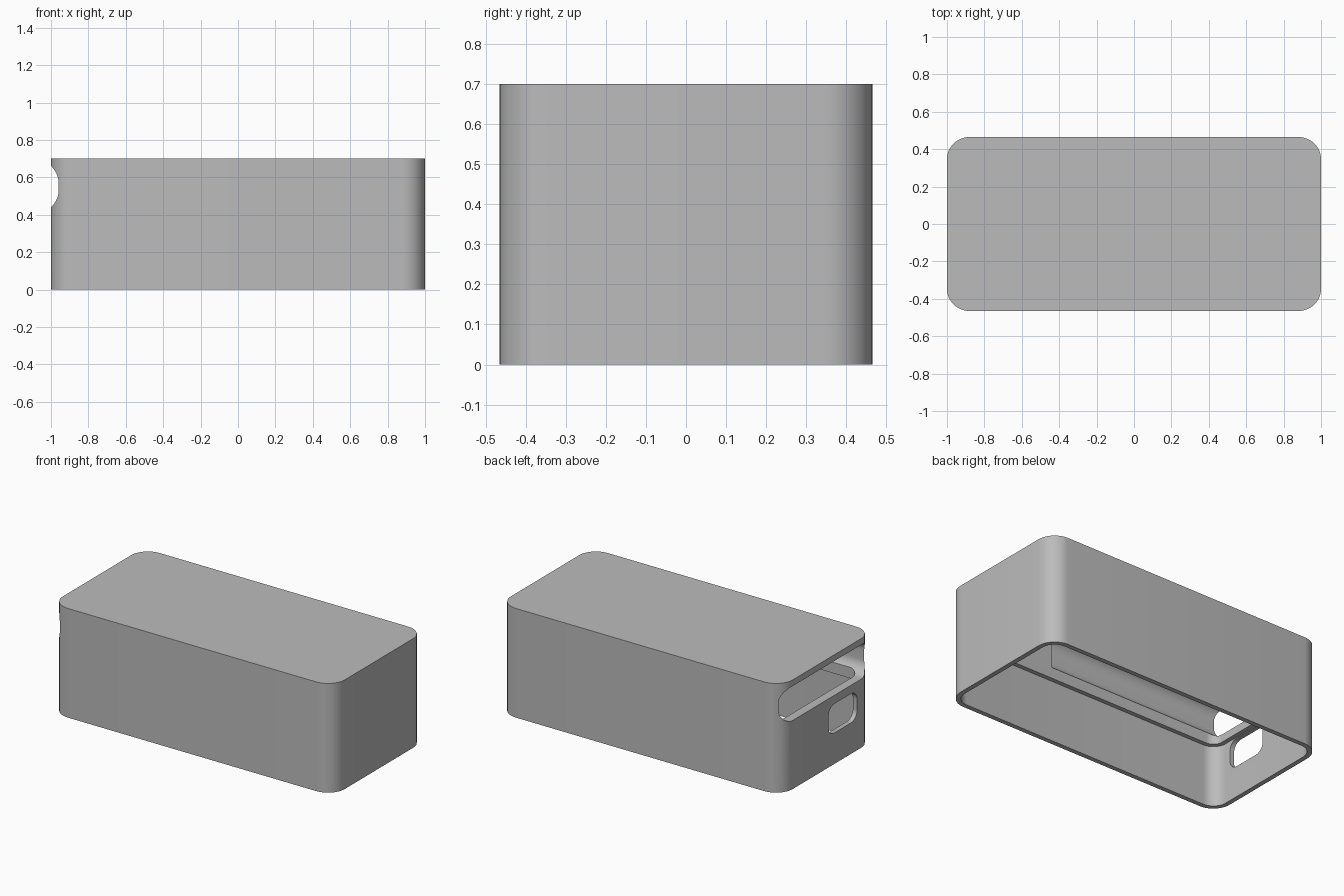
import bpy
import bmesh
import math
from mathutils import Matrix

if "Cube" in bpy.data.objects:
    bpy.data.objects.remove(bpy.data.objects["Cube"], do_unlink=True)

grey = bpy.data.materials.new("plain grey")
grey.use_nodes = True
grey.diffuse_color = (0.5, 0.5, 0.5, 1)
grey.node_tree.nodes["Principled BSDF"].inputs["Base Color"].default_value = (0.5, 0.5, 0.5, 1)


def rounded_prism(name, half_w, half_h, radius, start, end, matrix=None):
    """Rounded rectangle extruded from start to end along its local z."""
    bm = bmesh.new()
    verts = []
    steps = 12
    for quarter, (sx, sy) in enumerate([(1, 1), (-1, 1), (-1, -1), (1, -1)]):
        for i in range(steps + 1):
            a = (quarter + i / steps) * math.pi / 2
            verts.append(bm.verts.new((sx * (half_w - radius) + radius * math.cos(a),
                                       sy * (half_h - radius) + radius * math.sin(a), start)))
    base = bm.faces.new(verts)
    top = bmesh.ops.extrude_face_region(bm, geom=[base])["geom"]
    moved = [v for v in top if isinstance(v, bmesh.types.BMVert)]
    bmesh.ops.translate(bm, verts=moved, vec=(0, 0, end - start))
    if matrix:
        bmesh.ops.transform(bm, matrix=matrix, verts=bm.verts)
    bmesh.ops.recalc_face_normals(bm, faces=bm.faces)
    mesh = bpy.data.meshes.new(name)
    bm.to_mesh(mesh)
    bm.free()
    mesh.materials.append(grey)
    obj = bpy.data.objects.new(name, mesh)
    bpy.context.collection.objects.link(obj)
    return obj


def along_x(y, z):
    """Local x, y, z become world y, z, x."""
    turn = Matrix(((0, 0, 1, 0), (1, 0, 0, 0), (0, 1, 0, 0), (0, 0, 0, 1)))
    return Matrix.Translation((0, y, z)) @ turn


# Outer shell, open at the bottom
W, D, H, R = 1.0, 0.465, 0.70, 0.12
THIN, THICK, LEDGE = 0.03, 0.058, 0.39
shell = rounded_prism("box_shell", W, D, R, 0, H)

cutters = [
    # Lower cavity, then a narrower upper cavity that leaves a ledge
    rounded_prism("lower_cavity", W - THIN, D - THIN, R - THIN, -0.1, LEDGE),
    rounded_prism("upper_cavity", W - THICK, D - THICK, R - THICK, 0.2, 0.665),
    # Wide end slot that runs on as a groove in the side walls
    rounded_prism("end_slot", 0.434, 0.11, 0.08, -1.2, 0.27, along_x(0, 0.55)),
    # Small opening below the slot
    rounded_prism("small_opening", 0.145, 0.093, 0.06, -1.2, -0.8, along_x(-0.16, 0.292)),
]

bpy.context.view_layer.objects.active = shell
for cutter in cutters:
    cutter.hide_render = True
    mod = shell.modifiers.new(cutter.name, "BOOLEAN")
    mod.operation = "DIFFERENCE"
    mod.solver = "EXACT"
    mod.object = cutter
    bpy.ops.object.modifier_apply(modifier=mod.name)
    bpy.data.objects.remove(cutter, do_unlink=True)

bpy.ops.object.select_all(action="DESELECT")
shell.select_set(True)
bpy.ops.object.shade_smooth_by_angle(angle=math.radians(30))
